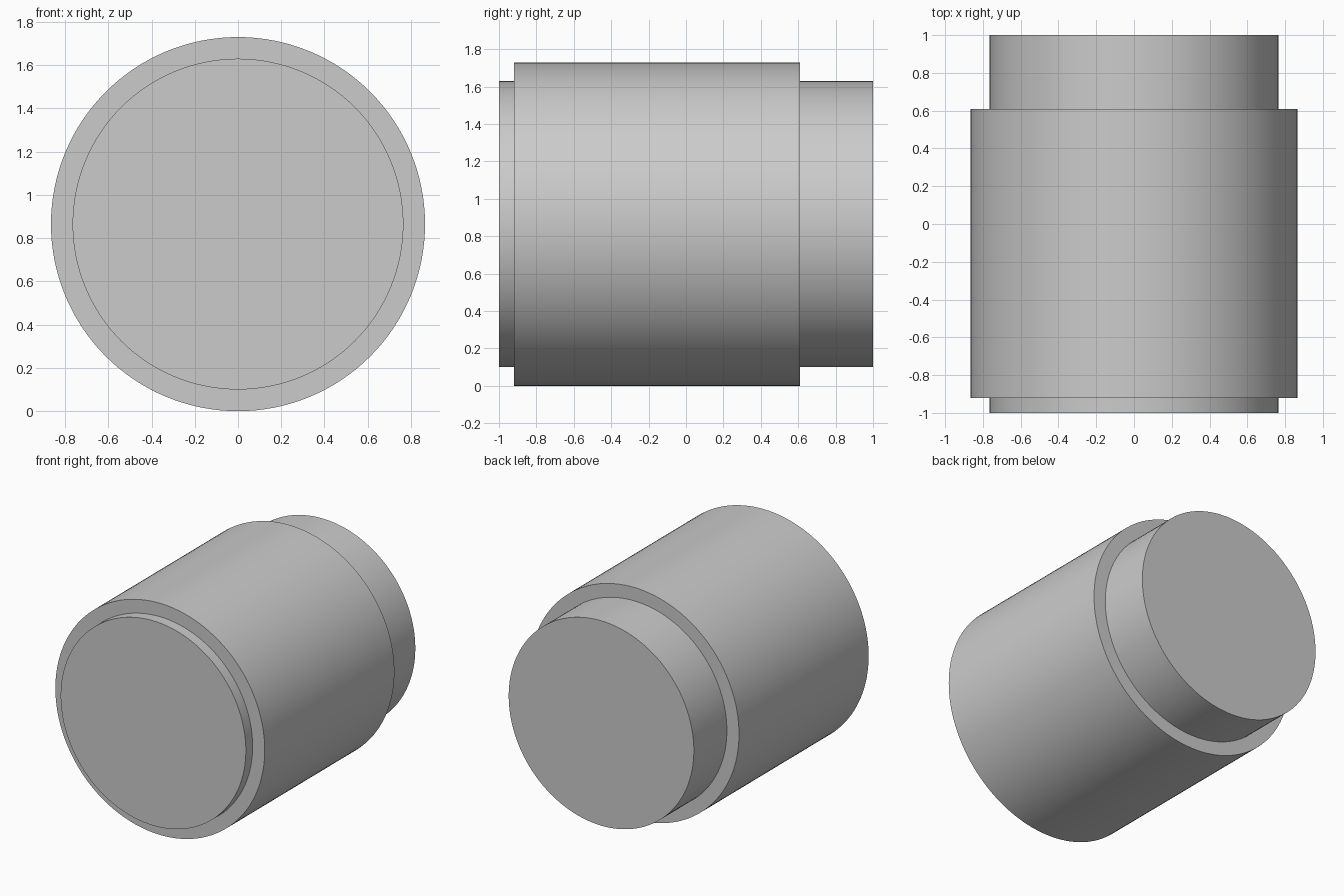
import bpy
import bmesh
from math import cos, sin, tau, radians

SIDES = 128
CORE_R, SLEEVE_R = 0.765, 0.865
AXIS_Z = SLEEVE_R
FRONT, SLEEVE_FRONT, SLEEVE_BACK, BACK = -1.0, -0.92, 0.61, 1.0

cube = bpy.data.objects.get("Cube")
if cube:
    bpy.data.objects.remove(cube, do_unlink=True)

grey = bpy.data.materials.new("plain_grey")
grey.use_nodes = True
colour = (0.6, 0.6, 0.6, 1.0)
grey.diffuse_color = colour
for node in grey.node_tree.nodes:
    if node.type == 'BSDF_PRINCIPLED':
        node.inputs["Base Color"].default_value = colour


def turned_solid(name, profile):
    """Closed solid turned about the y axis from (radius, y) points."""
    bm = bmesh.new()
    rings = [[bm.verts.new((r * cos(tau * i / SIDES), y, r * sin(tau * i / SIDES)))
              for i in range(SIDES)] for r, y in profile]
    for a, b in zip(rings, rings[1:]):
        for i in range(SIDES):
            j = (i + 1) % SIDES
            bm.faces.new((a[i], a[j], b[j], b[i]))
    # Flat end caps
    bm.faces.new(rings[0])
    bm.faces.new(rings[-1])
    bmesh.ops.recalc_face_normals(bm, faces=bm.faces)
    mesh = bpy.data.meshes.new(name)
    bm.to_mesh(mesh)
    bm.free()
    mesh.materials.append(grey)
    obj = bpy.data.objects.new(name, mesh)
    obj.location.z = AXIS_Z
    bpy.context.collection.objects.link(obj)
    bpy.ops.object.select_all(action='DESELECT')
    obj.select_set(True)
    bpy.context.view_layer.objects.active = obj
    bpy.ops.object.shade_smooth_by_angle(angle=radians(30))
    return obj


# Short front boss, wide sleeve and longer rear boss in one solid
turned_solid("stepped_cylinder", [
    (CORE_R, FRONT),
    (CORE_R, SLEEVE_FRONT),
    (SLEEVE_R, SLEEVE_FRONT),
    (SLEEVE_R, SLEEVE_BACK),
    (CORE_R, SLEEVE_BACK),
    (CORE_R, BACK),
])
